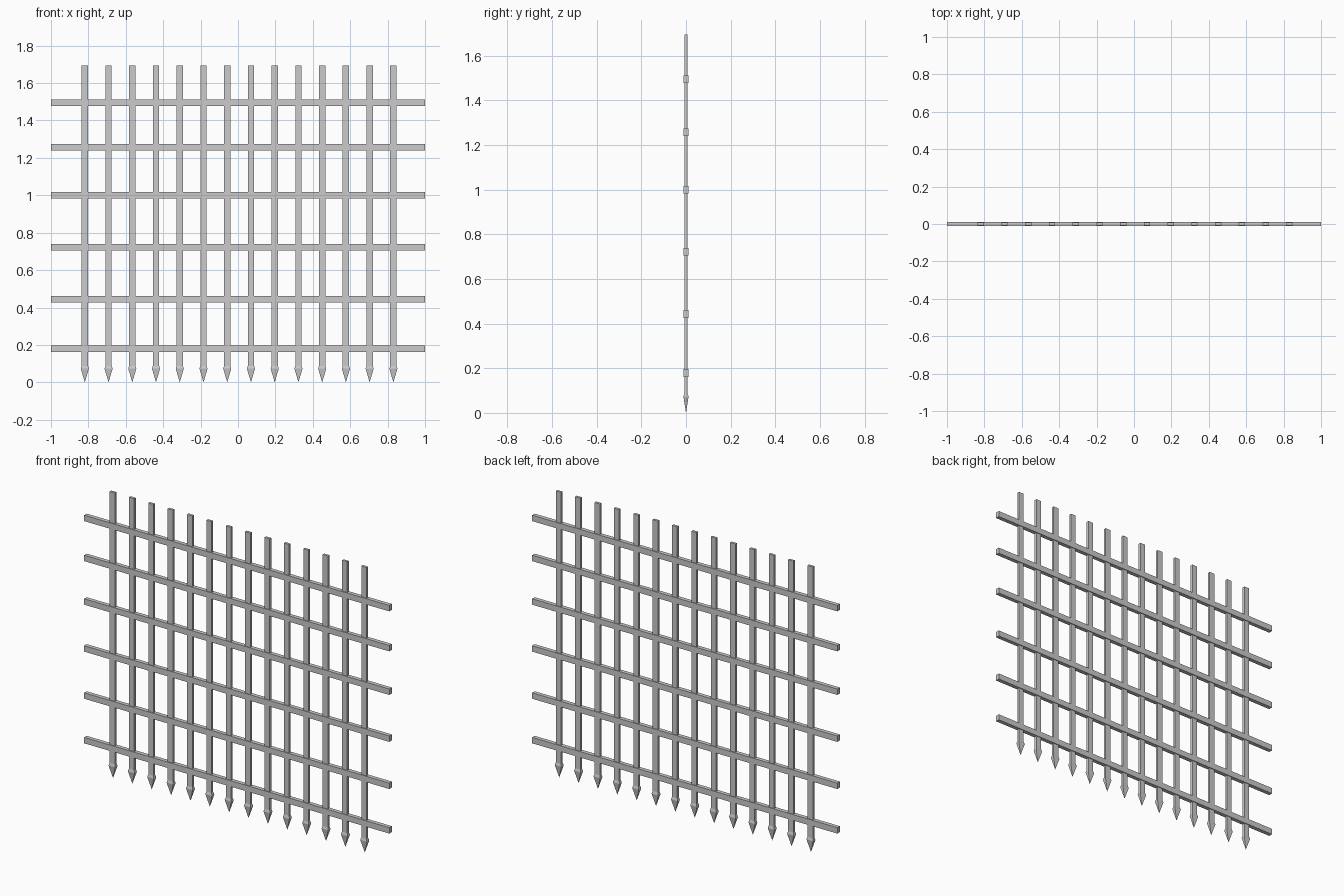
import bpy, bmesh

if "Cube" in bpy.data.objects:
    bpy.data.objects.remove(bpy.data.objects["Cube"])

RAIL_Z = [0.179, 0.443, 0.722, 1.0, 1.258, 1.495]
BAR_COUNT, BAR_FIRST, BAR_STEP = 14, -0.819, 0.1269
TOP = 1.695


def finish(bm, name):
    bmesh.ops.recalc_face_normals(bm, faces=bm.faces)
    mesh = bpy.data.meshes.new(name)
    bm.to_mesh(mesh)
    bm.free()
    obj = bpy.data.objects.new(name, mesh)
    bpy.context.collection.objects.link(obj)
    return obj


def loft(name, sections, tip_z):
    """Stack rectangles (half width, half depth, z) and close them to a point."""
    bm = bmesh.new()
    rings = [[bm.verts.new((sx * w, sy * d, z))
              for sx, sy in ((-1, -1), (1, -1), (1, 1), (-1, 1))]
             for w, d, z in sections]
    bm.faces.new(rings[0])
    for a, b in zip(rings, rings[1:]):
        for i in range(4):
            j = (i + 1) % 4
            bm.faces.new((a[i], a[j], b[j], b[i]))
    tip = bm.verts.new((0, 0, tip_z))
    for i in range(4):
        bm.faces.new((rings[-1][i], rings[-1][(i + 1) % 4], tip))
    return finish(bm, name)


# Upright bars with flared, pointed spikes at the bottom
bar = loft("upright_bar", [(0.017, 0.0075, TOP),
                           (0.017, 0.0075, 0.088),
                           (0.0215, 0.0115, 0.073)], 0.0)
for i in range(BAR_COUNT):
    obj = bar
    if i:
        obj = bpy.data.objects.new("upright_bar", bar.data)
        bpy.context.collection.objects.link(obj)
    obj.location.x = BAR_FIRST + i * BAR_STEP

# Horizontal rails
for z in RAIL_Z:
    bpy.ops.mesh.primitive_cube_add(size=1, location=(0, 0, z))
    rail = bpy.context.object
    rail.name = "cross_rail"
    rail.scale = (2.0, 0.024, 0.035)
